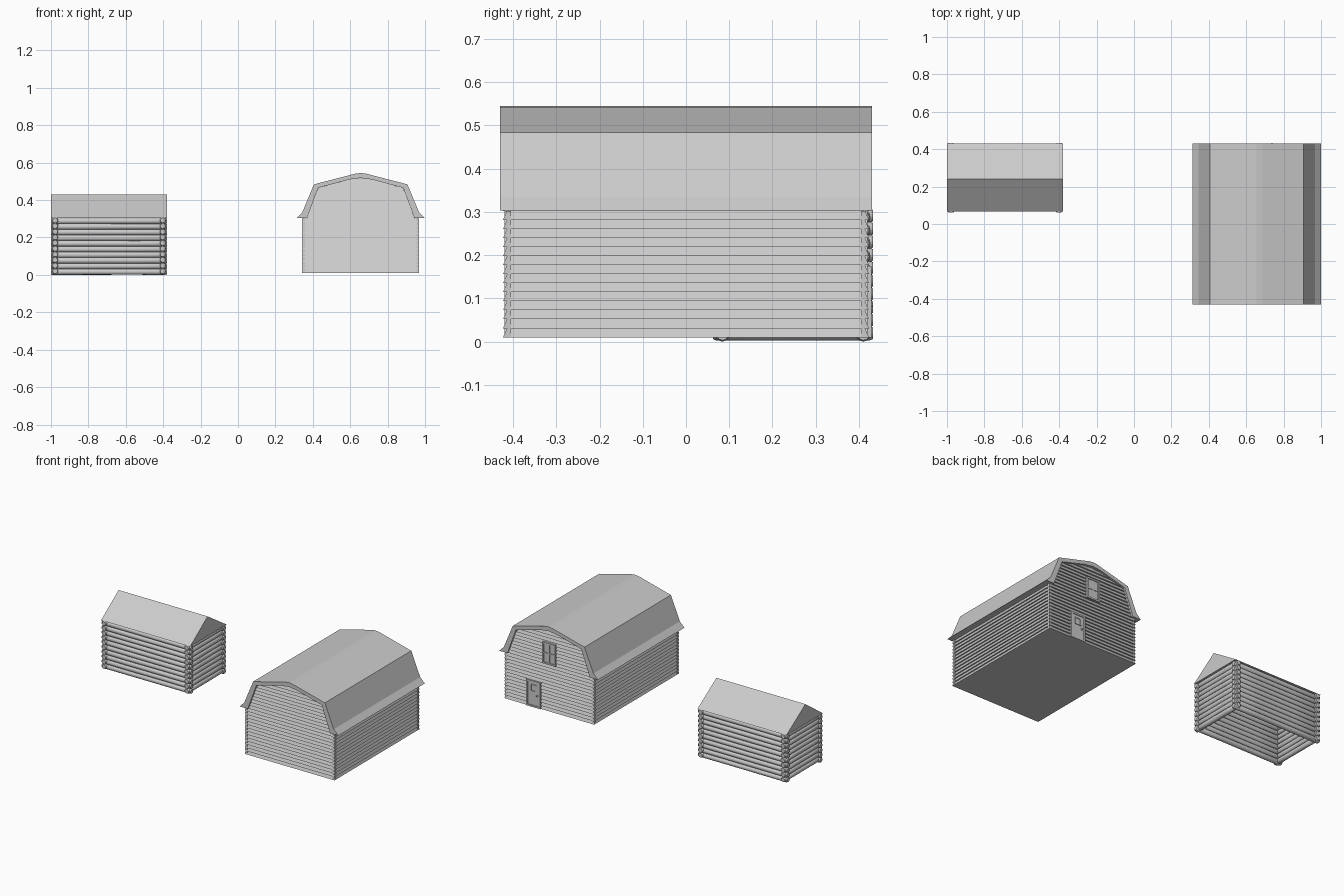
import bpy, bmesh, math, random
from mathutils import Vector, Matrix

if "Cube" in bpy.data.objects:
    bpy.data.objects.remove(bpy.data.objects["Cube"])

random.seed(4)
CX = 0.656  # barn centre line


def finish(name, bm, smooth=False):
    bmesh.ops.recalc_face_normals(bm, faces=bm.faces)
    me = bpy.data.meshes.new(name)
    bm.to_mesh(me)
    bm.free()
    ob = bpy.data.objects.new(name, me)
    bpy.context.collection.objects.link(ob)
    if smooth:
        bpy.context.view_layer.objects.active = ob
        ob.select_set(True)
        bpy.ops.object.shade_smooth_by_angle(angle=math.radians(50))
        ob.select_set(False)
    return ob


def loft(bm, a, b):
    """Closed solid between two matching outlines."""
    va, vb = [bm.verts.new(p) for p in a], [bm.verts.new(p) for p in b]
    n = len(va)
    bm.faces.new(va)
    bm.faces.new(vb[::-1])
    for i in range(n):
        j = (i + 1) % n
        bm.faces.new((va[i], vb[i], vb[j], va[j]))


def box(bm, x0, x1, y0, y1, z0, z1):
    ring = [(x0, z0), (x1, z0), (x1, z1), (x0, z1)]
    loft(bm, [(x, y0, z) for x, z in ring], [(x, y1, z) for x, z in ring])


def log(bm, p, q, r):
    """Slightly bulging, rounded-end log from p to q."""
    p, q = Vector(p), Vector(q)
    axis = q - p
    rot = axis.to_track_quat('Z', 'Y').to_matrix()
    rings = []
    for t, s in ((0, .8), (.012, 1), (.3, random.uniform(.94, 1.06)),
                 (.7, random.uniform(.94, 1.06)), (.988, 1), (1, .8)):
        rings.append([bm.verts.new(p + axis * t + rot @ Vector(
            (r * s * math.cos(k * math.pi / 6), r * s * math.sin(k * math.pi / 6), 0)))
            for k in range(12)])
    for a, b in zip(rings, rings[1:]):
        for k in range(12):
            j = (k + 1) % 12
            bm.faces.new((a[k], a[j], b[j], b[k]))
    bm.faces.new(rings[0])
    bm.faces.new(rings[-1])


# Log cabin walls: stacked crossing logs, open underneath
X0, X1, Y0, Y1 = -1.0, -0.38, 0.062, 0.432
front_back, sides = bmesh.new(), bmesh.new()
for i in range(10):
    z = 0.0165 + 0.0302 * i
    for y in (Y0 + .022, Y1 - .022):
        log(front_back, (X0, y, z), (X1, y, z), .0163)
    for x in (X0 + .022, X1 - .022):
        log(sides, (x, Y0, z + .003), (x, Y1, z + .003), .0163)
finish("cabin_front_back_logs", front_back, True)
finish("cabin_side_logs", sides, True)

# Cabin gable roof
bm = bmesh.new()
tri = [(.066, .305), (.43, .305), (.24, .429)]
loft(bm, [(X0, y, z) for y, z in tri], [(X1, y, z) for y, z in tri])
finish("cabin_roof", bm)

# Barn gambrel roof shell, half outlines mirrored about the centre
outer = [(.344, .303), (.312, .335), (.25, .484), (.06, .533), (.03, .541), (0, .545)]
inner = [(.287, .303), (.228, .465), (.06, .51), (0, .518)]


def mirrored(half):
    return [(CX + x, z) for x, z in half] + [(CX - x, z) for x, z in half[-2::-1]]


bm = bmesh.new()
ring = mirrored(outer) + mirrored(inner)[::-1]
loft(bm, [(x, -.43, z) for x, z in ring], [(x, .43, z) for x, z in ring])
finish("barn_roof", bm)

# Barn solid core behind the boards
HW = .3125
bm = bmesh.new()
core = [(CX + HW - .008, .01)] + mirrored([(HW - .008, .303)] + inner) + [(CX - HW + .008, .01)]
loft(bm, [(x, -.412, z) for x, z in core], [(x, .412, z) for x, z in core])
finish("barn_core", bm)


def gable_width(z):
    if z < .302:
        return HW
    for (xa, za), (xb, zb) in zip(inner, inner[1:]):
        if z <= zb:
            return xa + (xb - xa) * (z - za) / (zb - za)
    return 0


# Barn clapboards: each board leans out at its lower edge
PITCH = .0209
ends, long_sides = bmesh.new(), bmesh.new()
for i in range(24):
    z0 = .01 + PITCH * i
    z1 = z0 + PITCH
    w0, w1 = gable_width(z0 + .001), gable_width(z1 - .001)
    for s in (-1, 1):
        if w1 > .02:
            wedge = [(.405, z0, w0), (.423, z0, w0), (.414, z1, w1), (.405, z1, w1)]
            loft(ends, [(CX - w, s * y, z) for y, z, w in wedge],
                 [(CX + w, s * y, z) for y, z, w in wedge])
        if i < 14:
            wedge = [(HW - .015, z0), (HW, z0), (HW - .008, z1), (HW - .015, z1)]
            loft(long_sides, [(CX + s * x, -.42, z) for x, z in wedge],
                 [(CX + s * x, .42, z) for x, z in wedge])
finish("barn_end_boards", ends)
finish("barn_side_boards", long_sides)


def frame(bm, x0, x1, z0, z1, w, y0, y1):
    box(bm, x0, x0 + w, y0, y1, z0, z1)
    box(bm, x1 - w, x1, y0, y1, z0, z1)
    box(bm, x0 + w, x1 - w, y0, y1, z0, z0 + w)
    box(bm, x0 + w, x1 - w, y0, y1, z1 - w, z1)


# Back door with frame, small window and knob
bm = bmesh.new()
box(bm, .725, .805, .41, .424, .012, .165)
frame(bm, .715, .815, .01, .175, .01, .41, .429)
frame(bm, .743, .787, .105, .15, .006, .41, .428)
finish("barn_door", bm)
bm = bmesh.new()
bmesh.ops.create_icosphere(bm, subdivisions=2, radius=.006,
                           matrix=Matrix.Translation((.738, .427, .085)))
finish("door_knob", bm, True)

# Back loft window with glazing bars
bm = bmesh.new()
box(bm, .615, .697, .41, .424, .31, .435)
frame(bm, .61, .702, .305, .44, .01, .41, .43)
box(bm, .652, .66, .41, .428, .31, .435)
box(bm, .615, .697, .41, .428, .369, .376)
finish("barn_window", bm)
